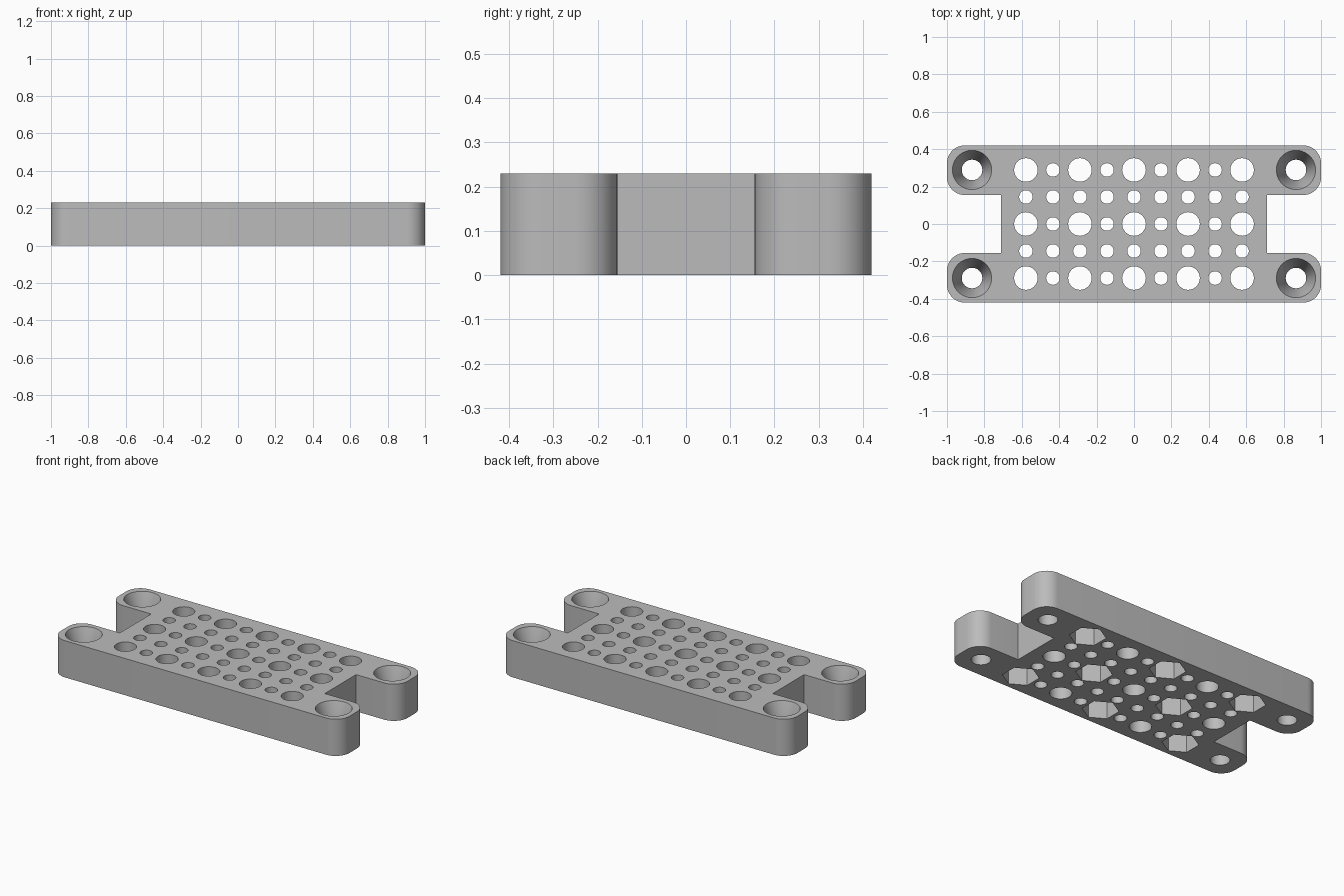
import bpy, bmesh, math
from mathutils import Matrix

if "Cube" in bpy.data.objects:
    bpy.data.objects.remove(bpy.data.objects["Cube"], do_unlink=True)

HEIGHT = 0.23
HALF_Y = 0.42
PITCH = 0.289       # spacing of the large holes
CORNER = 0.095      # rounding of the arm ends

grey = bpy.data.materials.new("plain_grey")
grey.use_nodes = True
colour = (0.5, 0.5, 0.5, 1)
grey.diffuse_color = colour
grey.node_tree.nodes["Principled BSDF"].inputs["Base Color"].default_value = colour


def make_object(name, bm):
    mesh = bpy.data.meshes.new(name)
    bmesh.ops.recalc_face_normals(bm, faces=bm.faces)
    bm.to_mesh(mesh)
    bm.free()
    mesh.materials.append(grey)
    obj = bpy.data.objects.new(name, mesh)
    bpy.context.collection.objects.link(obj)
    return obj


def drill(bm, x, y, r_low, r_top, z_low, z_top, sides):
    """Add one upright cone or prism to a cutter mesh."""
    place = Matrix.Translation((x, y, (z_low + z_top) / 2))
    bmesh.ops.create_cone(bm, cap_ends=True, segments=sides, radius1=r_low,
                          radius2=r_top, depth=z_top - z_low, matrix=place)


def rounded(cx, cy, start):
    """Points of a quarter circle, counterclockwise from a start angle."""
    angles = [math.radians(start + 90 * i / 10) for i in range(11)]
    return [(cx + CORNER * math.cos(a), cy + CORNER * math.sin(a)) for a in angles]


# Plate outline: the right half, then the same turned half a circle
half = [(0.71, -0.155)]
half = rounded(1 - CORNER, -HALF_Y + CORNER, -90) + rounded(1 - CORNER, -0.155 - CORNER, 0)
half += [(0.71, -0.155), (0.71, 0.155)]
half += rounded(1 - CORNER, 0.155 + CORNER, -90) + rounded(1 - CORNER, HALF_Y - CORNER, 0)
outline = half + [(-x, -y) for x, y in half]

bm = bmesh.new()
base = bm.faces.new([bm.verts.new((x, y, 0)) for x, y in outline])
top = bmesh.ops.extrude_face_region(bm, geom=[base])["geom"]
bmesh.ops.translate(bm, vec=(0, 0, HEIGHT),
                    verts=[v for v in top if isinstance(v, bmesh.types.BMVert)])
plate = make_object("mounting_plate", bm)

# Through holes: large on the main grid, small on the half steps between
holes, pockets, sinks = bmesh.new(), bmesh.new(), bmesh.new()
for i in range(-4, 5):
    for j in range(-2, 3):
        x, y = i * PITCH / 2, j * PITCH / 2
        large = i % 2 == 0 and j % 2 == 0
        r = 0.063 if large else 0.036
        drill(holes, x, y, r, r, -0.1, HEIGHT + 0.1, 32)
        # Hexagonal nut pockets under every second large hole
        if large and (i + j) % 4 == 2:
            drill(pockets, x, y, 0.104, 0.104, -0.1, 0.115, 6)

# Screw holes with tapered seats in the four arms
for x in (-0.866, 0.866):
    for y in (-PITCH, PITCH):
        drill(holes, x, y, 0.055, 0.055, -0.1, HEIGHT + 0.1, 40)
        slope = 0.05 / 0.15
        drill(sinks, x, y, 0.055, 0.105 + 0.05 * slope, HEIGHT - 0.15, HEIGHT + 0.05, 40)

cutters = [make_object("hole_cutter", holes), make_object("pocket_cutter", pockets),
           make_object("seat_cutter", sinks)]
for cutter in cutters:
    cutter.hide_render = True
    cutter.hide_viewport = False
    cut = plate.modifiers.new(cutter.name, "BOOLEAN")
    cut.operation = "DIFFERENCE"
    cut.solver = "EXACT"
    cut.object = cutter

# Apply the cuts, then remove the cutters
bpy.context.view_layer.objects.active = plate
plate.select_set(True)
for cutter in cutters:
    bpy.ops.object.modifier_apply(modifier=cutter.name)
    bpy.data.objects.remove(cutter, do_unlink=True)
bpy.ops.object.shade_smooth_by_angle(angle=math.radians(30))
